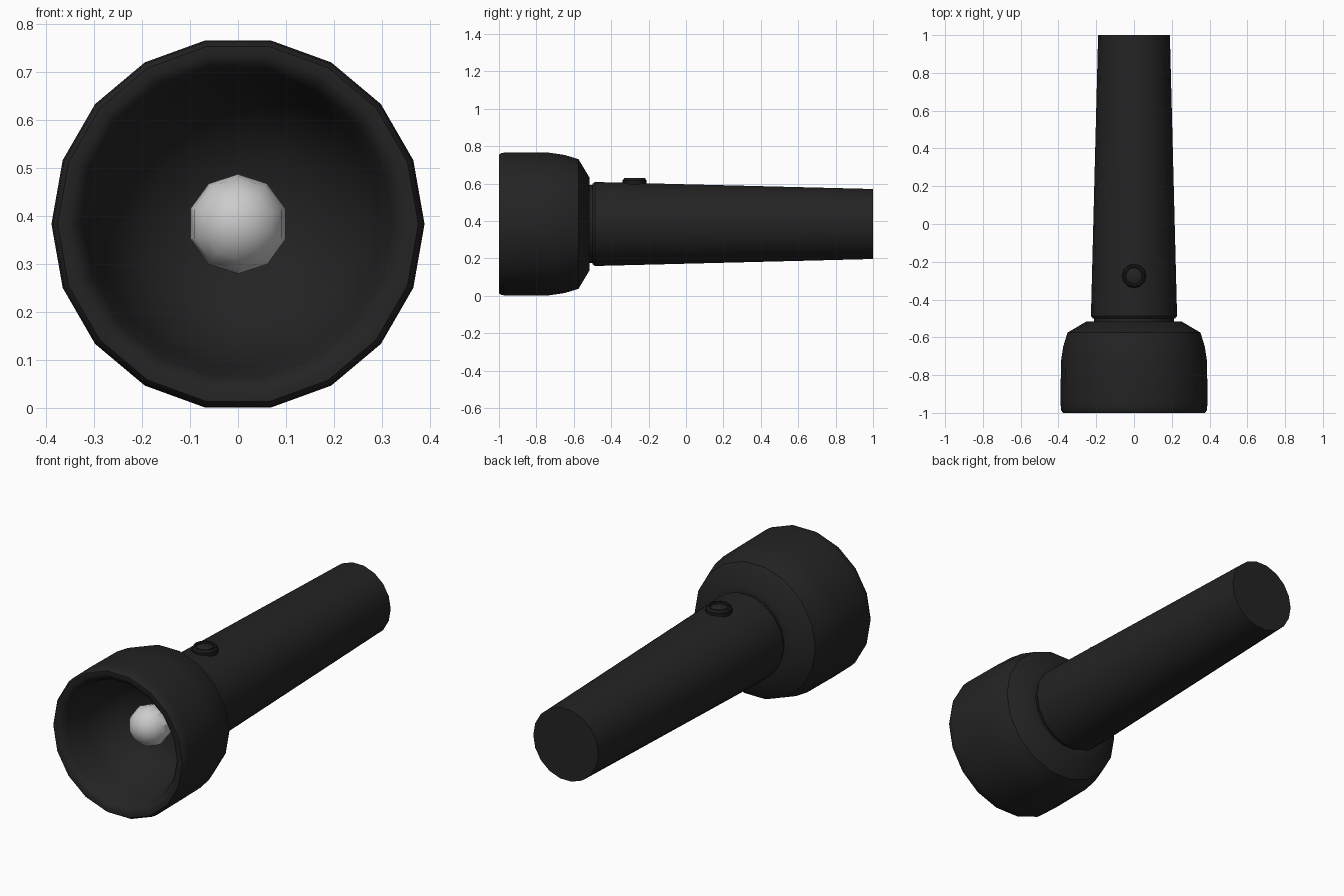
import bpy, bmesh, math
from mathutils import Matrix

if "Cube" in bpy.data.objects:
    bpy.data.objects.remove(bpy.data.objects["Cube"])

CZ = 0.384  # height of the torch axis


def material(name, v):
    m = bpy.data.materials.new(name)
    m.diffuse_color = (v, v, v, 1)
    m.use_nodes = True
    m.node_tree.nodes["Principled BSDF"].inputs["Base Color"].default_value = m.diffuse_color
    return m


def lathe(name, profile, sides, matrix, mat=None, start=0.0, angle=35):
    """Spin (radius, height) points around local z; radius 0 makes a pole."""
    bm = bmesh.new()
    rings = []
    for r, h in profile:
        if r == 0:
            rings.append([bm.verts.new((0, 0, h))] * sides)
        else:
            rings.append([bm.verts.new((r * math.cos(start + math.tau * i / sides),
                                        r * math.sin(start + math.tau * i / sides), h))
                          for i in range(sides)])
    for a, b in zip(rings, rings[1:]):
        for i in range(sides):
            j = (i + 1) % sides
            bm.faces.new(list(dict.fromkeys((a[i], a[j], b[j], b[i]))))
    # close flat ends
    for ring in (rings[0], rings[-1]):
        if ring[0] is not ring[1]:
            bm.faces.new(ring)
    bmesh.ops.recalc_face_normals(bm, faces=bm.faces)
    bm.transform(matrix)
    me = bpy.data.meshes.new(name)
    bm.to_mesh(me)
    bm.free()
    ob = bpy.data.objects.new(name, me)
    bpy.context.collection.objects.link(ob)
    if mat:
        me.materials.append(mat)
    bpy.ops.object.select_all(action='DESELECT')
    ob.select_set(True)
    bpy.context.view_layer.objects.active = ob
    bpy.ops.object.shade_smooth_by_angle(angle=math.radians(angle))
    return ob


black = material("black_casing", 0.017)
dark = material("black_rubber", 0.01)

# local z -> world +y, along the torch axis
axis = Matrix.Translation((0, 0, CZ)) @ Matrix.Rotation(-math.pi / 2, 4, 'X')

# head: reflector bowl, rounded lip, outer shell, rear shoulder and neck
head = [(0, -0.62), (0.10, -0.63), (0.19, -0.67), (0.26, -0.75), (0.30, -0.85),
        (0.322, -0.965), (0.338, -0.99), (0.355, -1.0), (0.376, -1.0),
        (0.386, -0.985), (0.389, -0.95), (0.387, -0.73), (0.375, -0.65),
        (0.352, -0.575), (0.25, -0.515), (0.213, -0.515), (0.213, -0.48)]
lathe("head", head, 18, axis, black)

# tapered handle
lathe("handle", [(0.218, -0.5), (0.228, -0.487), (0.19, 1.0)], 18, axis, black)

# round bulb
bulb = [(0.104 * math.sin(math.pi * i / 8), -0.73 - 0.104 * math.cos(math.pi * i / 8))
        for i in range(1, 8)]
lathe("bulb", [(0, -0.834)] + bulb + [(0, -0.626)], 10, axis, start=math.pi / 2)

# push switch: bevelled collar with a low button in the middle
up = Matrix.Translation((0, -0.275, 0))
lathe("switch_collar", [(0.064, 0.57), (0.064, 0.617), (0.055, 0.629),
                        (0.046, 0.629), (0.044, 0.62), (0, 0.62)], 12, up, dark)
lathe("switch_button", [(0.04, 0.61), (0.04, 0.622), (0.03, 0.628), (0, 0.63)], 12, up, black)
